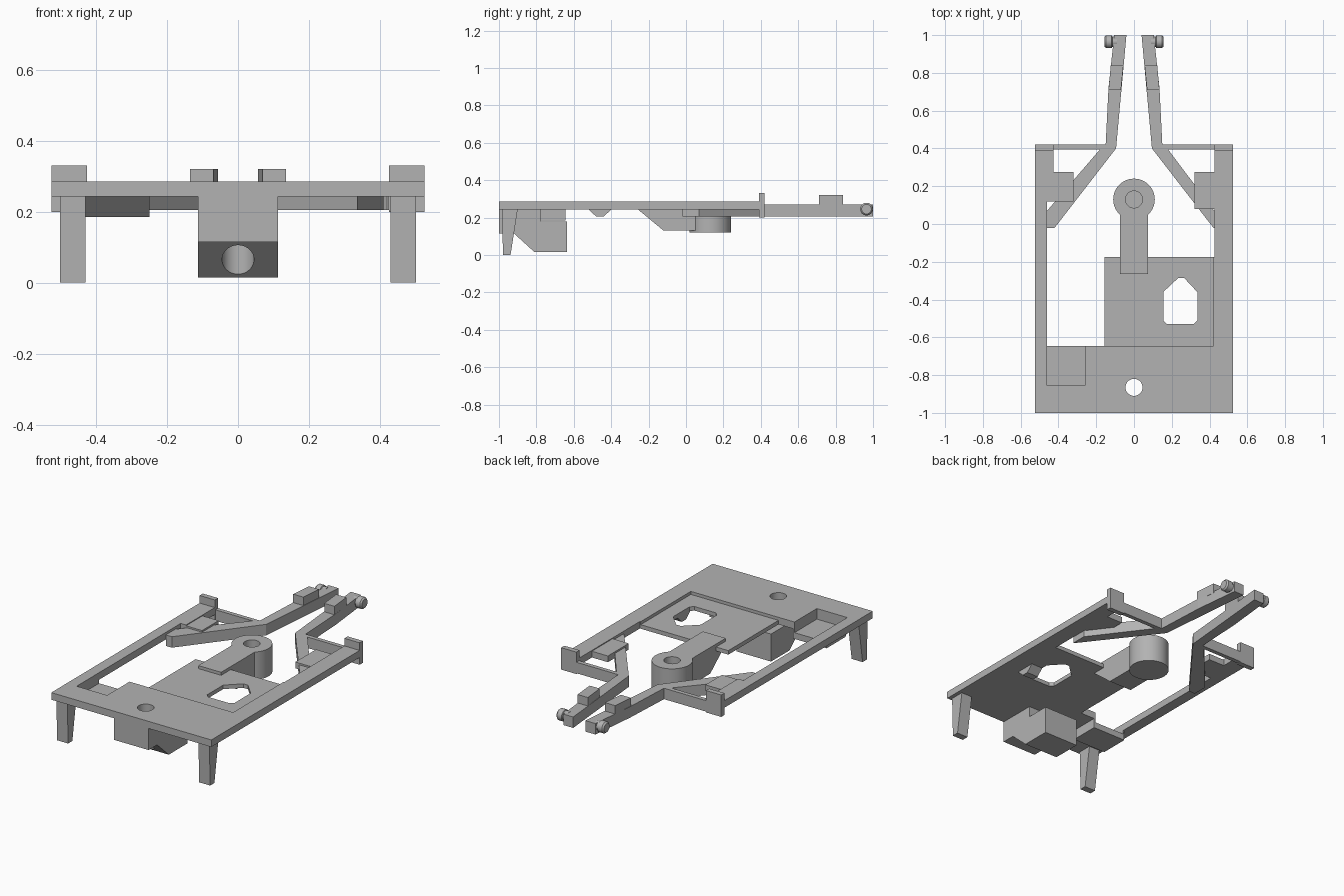
import bpy, bmesh, math
from mathutils import Vector

if "Cube" in bpy.data.objects:
    bpy.data.objects.remove(bpy.data.objects["Cube"])

grey = bpy.data.materials.new("plain grey")
grey.use_nodes = True
grey.diffuse_color = (0.45, 0.45, 0.45, 1)
grey.node_tree.nodes["Principled BSDF"].inputs["Base Color"].default_value = (0.45, 0.45, 0.45, 1)


def finish(name, bm):
    bmesh.ops.recalc_face_normals(bm, faces=bm.faces)
    mesh = bpy.data.meshes.new(name)
    bm.to_mesh(mesh)
    bm.free()
    mesh.materials.append(grey)
    obj = bpy.data.objects.new(name, mesh)
    bpy.context.collection.objects.link(obj)
    return obj


def prism(name, outline, low, high, axis="z", flip=1):
    """Extrude an outline: xy points along z, or yz points along x."""
    bm = bmesh.new()
    if axis == "z":
        pts, step = [(flip * a, b, low) for a, b in outline], (0, 0, high - low)
    else:
        pts, step = [(flip * low, a, b) for a, b in outline], (flip * (high - low), 0, 0)
    face = bm.faces.new([bm.verts.new(p) for p in pts])
    new = bmesh.ops.extrude_face_region(bm, geom=[face])["geom"]
    bmesh.ops.translate(bm, verts=[v for v in new if isinstance(v, bmesh.types.BMVert)], vec=Vector(step))
    return finish(name, bm)


def box(name, x, y, z, flip=1):
    return prism(name, [(x[0], y[0]), (x[1], y[0]), (x[1], y[1]), (x[0], y[1])], *z, flip=flip)


def disc(name, x, y, r, low, high, n=40):
    ring = [(x + r * math.cos(2 * math.pi * i / n), y + r * math.sin(2 * math.pi * i / n)) for i in range(n)]
    return prism(name, ring, low, high)


def combine(obj, others, operation="DIFFERENCE"):
    for other in others:
        other.hide_render = True
        mod = obj.modifiers.new("combine", "BOOLEAN")
        mod.operation, mod.solver, mod.object = operation, "EXACT", other
        bpy.context.view_layer.objects.active = obj
        bpy.ops.object.modifier_apply(modifier=mod.name)
        bpy.data.objects.remove(other)


def smooth(obj):
    bpy.ops.object.select_all(action="DESELECT")
    obj.select_set(True)
    bpy.context.view_layer.objects.active = obj
    bpy.ops.object.shade_smooth_by_angle(angle=math.radians(30))


TOP, UNDER, LOW = 0.285, 0.243, 0.205

# Base plate with open side bay
plate = prism("base_plate", [
    (-.525, -1), (.525, -1), (.525, .42), (.425, .42), (.425, -.175), (-.155, -.175),
    (-.155, -.645), (-.46, -.645), (-.46, .12), (-.425, .12), (-.425, .42), (-.525, .42)], UNDER, TOP)
combine(plate, [
    box("recess_cutter", (-.2, .42), (-.645, -.1), (.267, .4)),
    box("pocket_cutter", (-.46, -.26), (-.855, -.6), (.1, .4)),
    disc("screw_cutter", 0, -.865, .045, 0, .4),
    prism("window_cutter", [(.155, -.36), (.155, -.51), (.175, -.53), (.315, -.53), (.335, -.51),
                            (.335, -.36), (.265, -.285), (.235, -.285)], .1, .4)])
smooth(plate)

# Pocket floor under the corner
pocket = prism("corner_pocket", [(-.88, UNDER), (-.82, .185), (-.645, .185), (-.645, UNDER)],
               -.47, -.25, "x")
combine(pocket, [box("pocket_floor_cutter", (-.46, -.26), (-.855, -.6), (.222, .4))])

# Front housing with screw hole
housing = prism("front_housing", [(-1, UNDER), (-1, .115), (-.92, .115), (-.81, .015), (-.635, .015),
                                  (-.635, .178), (-.775, .178), (-.775, UNDER)], -.113, .113, "x")
combine(housing, [disc("housing_screw_cutter", 0, -.865, .045, -.1, .4)])
smooth(housing)

# Small wedge under the plate
prism("plate_wedge", [(-.52, UNDER), (-.48, LOW), (-.44, LOW), (-.4, UNDER)], .335, .41, "x")

# Pivot tongue and round boss
tongue = prism("pivot_tongue", [(-.265, TOP), (-.265, .25), (-.12, .13), (.13, .13), (.13, TOP)],
               -.075, .075, "x")
combine(tongue, [disc("boss", 0, .13, .11, .12, TOP, 56)], "UNION")
combine(tongue, [disc("pivot_cutter", 0, .13, .045, .16, .4)])
smooth(tongue)

for side, flip in (("left", 1), ("right", -1)):
    # Tapered front leg
    prism(side + "_leg", [(-.985, UNDER), (-.9, UNDER), (-.938, 0), (-.978, 0)], .43, .502, "x", flip)

    # Rear tab, crossbar and bracket
    box(side + "_rear_tab", (.425, .525), (.39, .42), (.2, .33), flip)
    box(side + "_crossbar", (.13, .43), (.395, .42), (LOW, .27), flip)
    front = .08 if flip == 1 else .12
    box(side + "_bracket", (.32, .43), (front, .275), (UNDER, .28), flip)

    # Diagonal brace
    end = .425 if flip == 1 else .46
    prism(side + "_brace", [(.42, -.02), (end, -.02), (end, .07), (.18, .395), (.15, .42), (.095, .4)],
          LOW, .27, flip=flip)

    # Long coupling arm with raised block
    prism(side + "_arm", [(.095, .4), (.15, .42), (.135, .72), (.105, 1), (.04, 1)], LOW, .27, flip=flip)
    prism(side + "_arm_block", [(.069, .71), (.135, .71), (.123, .84), (.056, .84)], .26, .32, flip=flip)

    # Pin with a rounded collar
    bm = bmesh.new()
    rings = []
    for x, r in ((.09, .028), (.115, .028), (.118, .034), (.147, .034), (.156, .026)):
        rings.append([bm.verts.new((flip * x, .965 + r * math.cos(a * math.pi / 12),
                                    .245 + r * math.sin(a * math.pi / 12))) for a in range(24)])
    for one, two in zip(rings, rings[1:]):
        for i in range(24):
            j = (i + 1) % 24
            bm.faces.new((one[i], one[j], two[j], two[i]))
    bm.faces.new(rings[0])
    bm.faces.new(rings[-1])
    smooth(finish(side + "_pin", bm))
